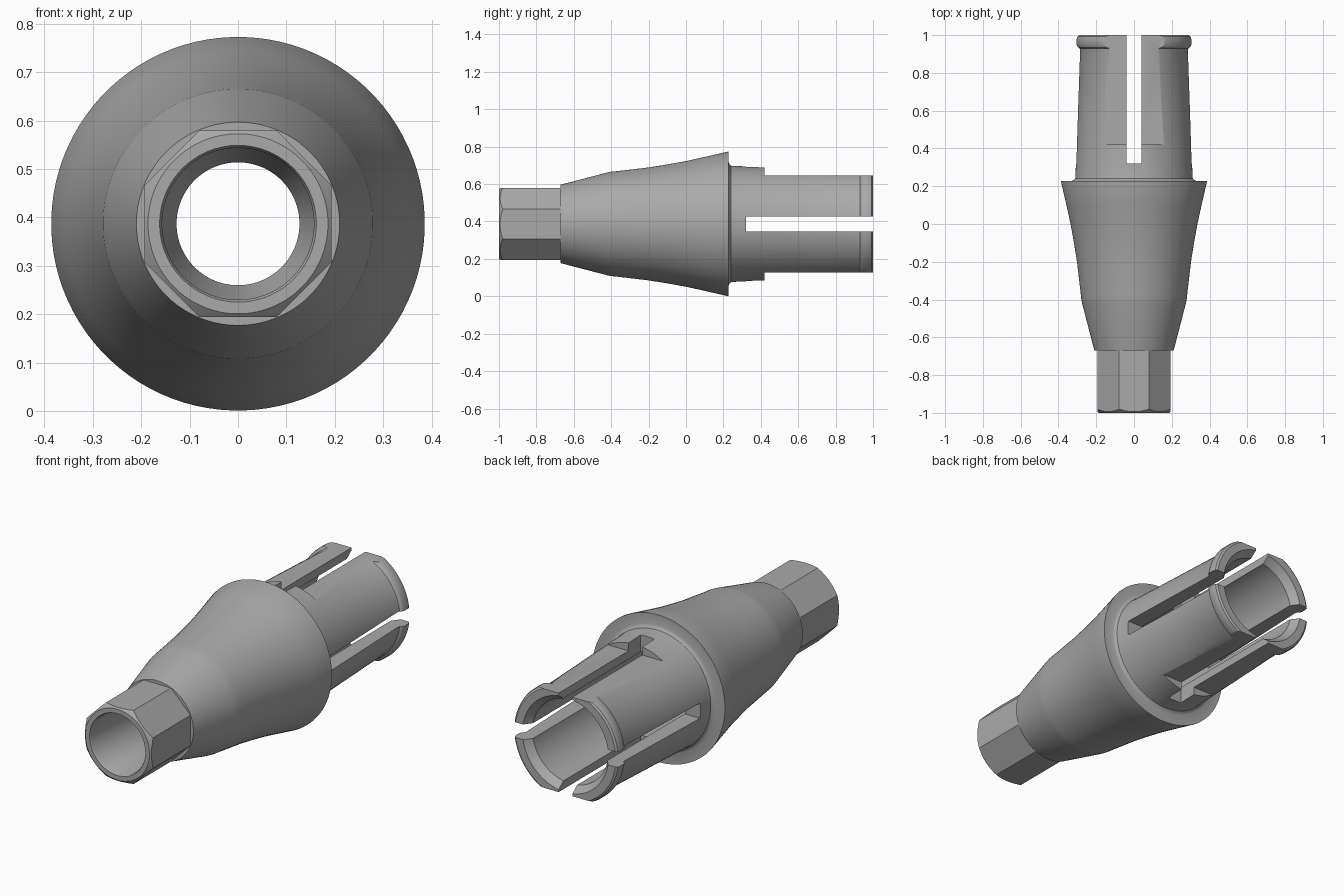
import bpy, bmesh, math
from mathutils import Matrix

AXIS_Z = 0.387
SEGMENTS = 96

cube = bpy.data.objects.get("Cube")
if cube:
    bpy.data.objects.remove(cube, do_unlink=True)

metal = bpy.data.materials.new("satin_grey_metal")
metal.use_nodes = True
GREY = (0.4, 0.4, 0.4, 1)
metal.diffuse_color = GREY
metal.node_tree.nodes["Principled BSDF"].inputs["Base Color"].default_value = GREY


def finish(name, bm):
    """Turn a bmesh into a named object raised onto the common axis."""
    bmesh.ops.recalc_face_normals(bm, faces=bm.faces)
    bmesh.ops.translate(bm, vec=(0, 0, AXIS_Z), verts=bm.verts)
    mesh = bpy.data.meshes.new(name)
    bm.to_mesh(mesh)
    bm.free()
    mesh.materials.append(metal)
    obj = bpy.data.objects.new(name, mesh)
    bpy.context.collection.objects.link(obj)
    return obj


def lathe(name, profile):
    """Revolve a closed (y, radius) profile around the y axis."""
    bm = bmesh.new()
    rings = []
    for i in range(SEGMENTS):
        a = math.tau * (i + 0.5) / SEGMENTS
        rings.append([bm.verts.new((r * math.cos(a), y, r * math.sin(a))) for y, r in profile])
    n = len(profile)
    for i, ring in enumerate(rings):
        nxt = rings[(i + 1) % SEGMENTS]
        for j in range(n):
            k = (j + 1) % n
            bm.faces.new((ring[j], ring[k], nxt[k], nxt[j]))
    return finish(name, bm)


def box(name, x, y, z):
    """Box from three (low, high) ranges, z measured from the axis."""
    bm = bmesh.new()
    bmesh.ops.create_cube(bm, size=1)
    for v in bm.verts:
        v.co = [lo + (c + 0.5) * (hi - lo) for c, (lo, hi) in zip(v.co, (x, y, z))]
    return finish(name, bm)


def apply_boolean(target, cutter, operation):
    mod = target.modifiers.new("cut", "BOOLEAN")
    mod.operation = operation
    mod.solver = "EXACT"
    mod.object = cutter
    bpy.context.view_layer.objects.active = target
    bpy.ops.object.modifier_apply(modifier=mod.name)
    bpy.data.objects.remove(cutter, do_unlink=True)


# Octagonal nose: chamfered tube trimmed to eight flats
nose = lathe("octagonal_nose", [
    (-0.66, 0.214), (-0.975, 0.214), (-1.0, 0.186),
    (-1.0, 0.162), (-0.99, 0.157), (-0.66, 0.157)])
bm = bmesh.new()
bmesh.ops.create_cone(bm, cap_ends=True, segments=8, depth=1,
                      radius1=0.193 / math.cos(math.pi / 8),
                      radius2=0.193 / math.cos(math.pi / 8))
bmesh.ops.rotate(bm, verts=bm.verts, matrix=Matrix.Rotation(math.pi / 8, 3, "Z"))
bmesh.ops.rotate(bm, verts=bm.verts, matrix=Matrix.Rotation(math.pi / 2, 3, "X"))
bmesh.ops.translate(bm, vec=(0, -0.8, 0), verts=bm.verts)
apply_boolean(nose, finish("octagon_stock", bm), "INTERSECT")

# Flared body, shoulder, tapered post with end lip, and stepped bore
body = lathe("flared_body_and_post", [
    (-0.67, 0.157), (-0.67, 0.21),
    (-0.42, 0.275), (-0.4, 0.279), (-0.37, 0.282),
    (-0.2, 0.302), (-0.1, 0.318), (0.0, 0.336), (0.1, 0.358), (0.222, 0.386),
    (0.228, 0.386), (0.228, 0.33), (0.232, 0.32), (0.24, 0.312), (0.25, 0.31),
    (0.6, 0.299), (0.92, 0.288), (0.93, 0.291), (0.938, 0.302), (0.948, 0.306),
    (0.98, 0.306), (0.993, 0.302), (1.0, 0.292),
    (1.0, 0.25), (0.96, 0.22),
    (-0.34, 0.22), (-0.4, 0.127), (-0.44, 0.127), (-0.5, 0.157)])

# Flats above and below the post
for lo, hi in ((0.26, 0.6), (-0.6, -0.26)):
    apply_boolean(body, box("flat_cutter", (-0.6, 0.6), (0.42, 1.2), (lo, hi)), "DIFFERENCE")

# Crossed slots splitting the post into four fingers
for x, z in ((0.6, 0.04), (0.04, 0.6)):
    apply_boolean(body, box("slot_cutter", (-x, x), (0.32, 1.2), (-z, z)), "DIFFERENCE")

# Smooth turned surfaces, crisp machined edges
for obj in (nose, body):
    bpy.ops.object.select_all(action="DESELECT")
    obj.select_set(True)
    bpy.context.view_layer.objects.active = obj
    bpy.ops.object.shade_smooth_by_angle(angle=math.radians(28))
